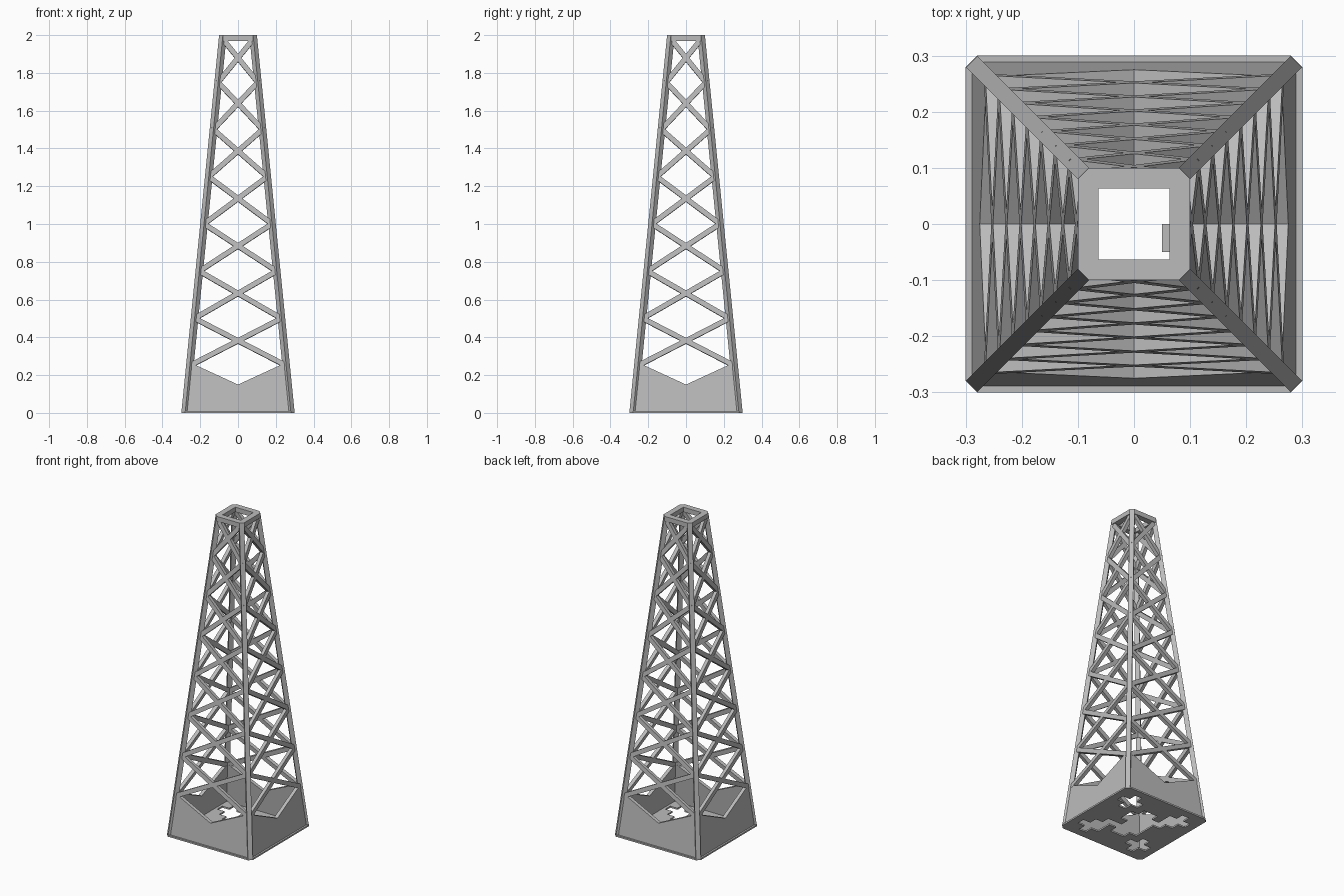
import bpy
import bmesh
from math import pi
from mathutils import Matrix, Vector

if "Cube" in bpy.data.objects:
    bpy.data.objects.remove(bpy.data.objects["Cube"], do_unlink=True)

steel = bpy.data.materials.new("grey_steel")
steel.use_nodes = True
GREY = (0.5, 0.5, 0.5, 1)
steel.diffuse_color = GREY
steel.node_tree.nodes["Principled BSDF"].inputs["Base Color"].default_value = GREY

TILT = 0.1           # inward lean of every side per unit of height
FOOT = 0.28          # leg centre at the ground


def reach(z):
    return FOOT - TILT * z


def finish(name, bm):
    bmesh.ops.recalc_face_normals(bm, faces=bm.faces)
    mesh = bpy.data.meshes.new(name)
    bm.to_mesh(mesh)
    bm.free()
    mesh.materials.append(steel)
    obj = bpy.data.objects.new(name, mesh)
    bpy.context.collection.objects.link(obj)
    return obj


def loft(bm, start, end):
    """Closed solid between two matching outlines."""
    a = [bm.verts.new(p) for p in start]
    b = [bm.verts.new(p) for p in end]
    bm.faces.new(a)
    bm.faces.new(b)
    n = len(a)
    for i in range(n):
        bm.faces.new((a[i], a[(i + 1) % n], b[(i + 1) % n], b[i]))


def four_sides(name, build):
    """Build a part on the front and turn it to all four sides."""
    for k, side in enumerate(("front", "left", "back", "right")):
        bm = bmesh.new()
        build(bm)
        bm.transform(Matrix.Rotation(k * pi / 2, 4, "Z"))
        finish(f"{side}_{name}", bm)


def octagon(r, cut, z):
    q = r - cut
    return [Vector((x, y, z)) for x, y in
            ((r, -q), (r, q), (q, r), (-q, r), (-r, q), (-r, -q), (-q, -r), (q, -r))]


def ring(name, outer, inner, low, high):
    """Flat frame with cut outer corners and a square opening."""
    bm = bmesh.new()
    rings = []
    for z in (low, high):
        rings.append(([bm.verts.new(p) for p in octagon(outer, 0.02, z)],
                      [bm.verts.new((x * inner, y * inner, z))
                       for x, y in ((1, -1), (1, 1), (-1, 1), (-1, -1))]))
    for out, inn in rings:
        for i in range(4):
            a, b, c = out[2 * i], out[2 * i + 1], out[(2 * i + 2) % 8]
            bm.faces.new((a, b, inn[(i + 1) % 4], inn[i]))
            bm.faces.new((b, c, inn[(i + 1) % 4]))
    for part, n in ((0, 8), (1, 4)):
        lo, hi = rings[0][part], rings[1][part]
        for i in range(n):
            j = (i + 1) % n
            bm.faces.new((lo[i], lo[j], hi[j], hi[i]))
    finish(name, bm)


# Corner legs: square bars turned on edge, leaning inward
def leg(bm):
    h = 0.02

    def diamond(z):
        c = reach(z)
        return [(c + h, -c, z), (c, -c + h, z), (c - h, -c, z), (c, -c - h, z)]
    loft(bm, diamond(0), diamond(2))


four_sides("corner_leg", leg)


# Solid skirt panels with a notched top
def skirt(bm):
    outline = ((-0.275, 0.005), (0.275, 0.005), (0.25, 0.265), (0, 0.15), (-0.25, 0.265))
    loft(bm, [(x, -reach(z) - 0.01, z) for x, z in outline],
         [(x, -reach(z) + 0.012, z) for x, z in outline])


four_sides("skirt_panel", skirt)


# Crossed braces in seven bays
def braces(bm):
    normal = Vector((0, -1, TILT)).normalized()
    levels = [0.25 * k for k in range(1, 8)] + [1.98]
    for z0, z1 in zip(levels, levels[1:]):
        for s in (-1, 1):
            a = Vector((s * reach(z0), -reach(z0), z0))
            b = Vector((-s * reach(z1), -reach(z1), z1))
            wide = normal.cross((b - a).normalized()) * 0.0135
            deep = normal * 0.011
            section = (wide + deep, wide - deep, -wide - deep, deep - wide)
            loft(bm, [a + v for v in section], [b + v for v in section])


four_sides("cross_braces", braces)

# Top frame and ground frame
ring("top_frame", 0.1, 0.063, 1.97, 2)
ring("ground_frame", 0.3, 0.25, 0, 0.01)

# Floor plate with stepped openings
PLAN = ("#.######.#",
        "...####...",
        "#..#..##.#",
        "##.....###",
        "###....###",
        "###...####",
        "###.....##",
        "#.##..#..#",
        "...####...",
        "#.######.#")
bm = bmesh.new()
for r, row in enumerate(PLAN):
    for c, mark in enumerate(row):
        if mark == "#":
            x, y = 0.05 * c - 0.25, 0.2 - 0.05 * r
            bm.faces.new([bm.verts.new((x + i * 0.05, y + j * 0.05, 0))
                          for i, j in ((0, 0), (1, 0), (1, 1), (0, 1))])
bmesh.ops.remove_doubles(bm, verts=bm.verts, dist=0.001)
plate = finish("floor_plate", bm)
for face in plate.data.polygons:
    if face.normal.z < 0:
        face.flip()
thick = plate.modifiers.new("thickness", "SOLIDIFY")
thick.thickness = 0.01
thick.offset = 1
